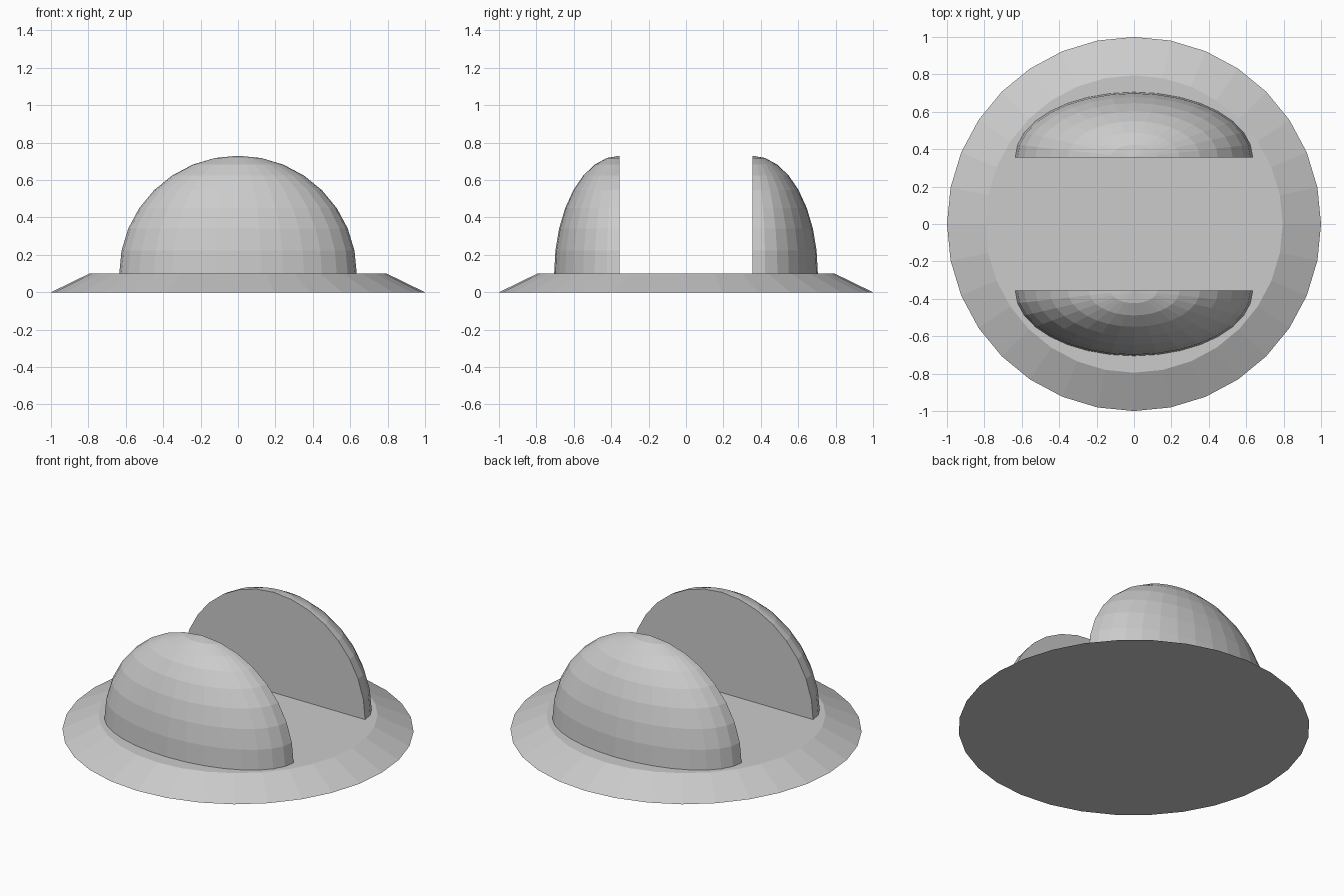
import bpy
import bmesh
from mathutils import Matrix, Vector

if "Cube" in bpy.data.objects:
    bpy.data.objects.remove(bpy.data.objects["Cube"])


def add_object(name, bm):
    bmesh.ops.recalc_face_normals(bm, faces=bm.faces[:])
    mesh = bpy.data.meshes.new(name)
    bm.to_mesh(mesh)
    bm.free()
    obj = bpy.data.objects.new(name, mesh)
    bpy.context.collection.objects.link(obj)
    return obj


def cut(bm, normal):
    # Slice through the origin, discard the negative side, cap the opening
    geom = bm.verts[:] + bm.edges[:] + bm.faces[:]
    result = bmesh.ops.bisect_plane(bm, geom=geom, dist=1e-4, plane_co=(0, 0, 0),
                                    plane_no=normal, clear_inner=True)
    edges = [e for e in result["geom_cut"] if isinstance(e, bmesh.types.BMEdge)]
    rim = [e for e in edges if e.is_valid and e.is_boundary]
    bmesh.ops.contextual_create(bm, geom=rim)


# Bevelled round base
bm = bmesh.new()
bmesh.ops.create_cone(bm, cap_ends=True, segments=32, radius1=1.0, radius2=0.795,
                      depth=0.1, matrix=Matrix.Translation((0, 0, 0.05)))
add_object("base", bm)

# Two quarter-ellipsoid lobes with flat faces towards the gap
for name, side in (("front_lobe", -1), ("back_lobe", 1)):
    bm = bmesh.new()
    bmesh.ops.create_uvsphere(bm, u_segments=32, v_segments=16, radius=1.0)
    cut(bm, Vector((0, 0, 1)))
    cut(bm, Vector((0, side, 0)))
    bmesh.ops.scale(bm, vec=(0.635, 0.35, 0.63), verts=bm.verts[:])
    bmesh.ops.translate(bm, vec=(0, side * 0.355, 0.1), verts=bm.verts[:])
    add_object(name, bm)
